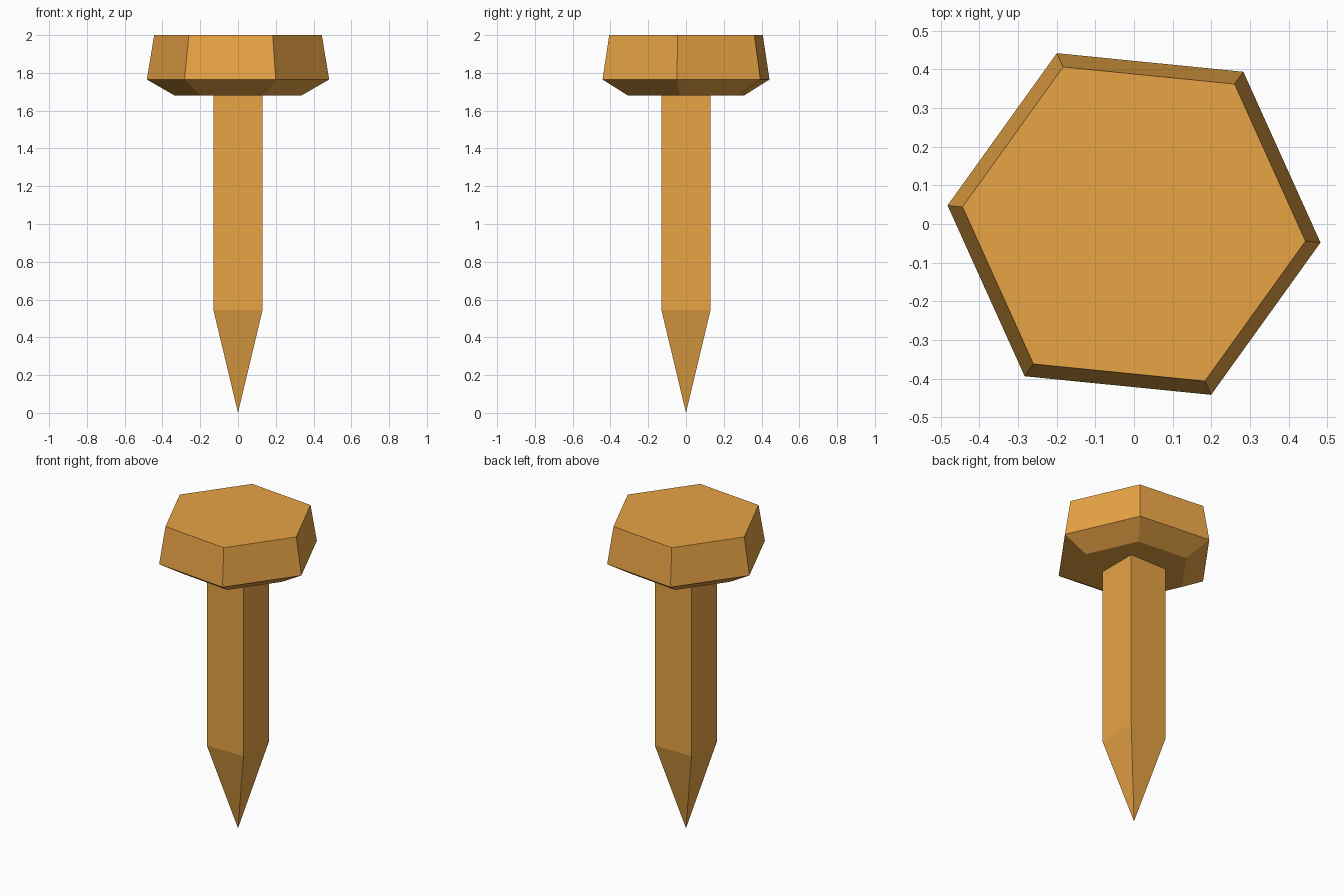
import bpy, bmesh
from math import radians, sin, cos, tau, sqrt

if "Cube" in bpy.data.objects:
    bpy.data.objects.remove(bpy.data.objects["Cube"])

mat = bpy.data.materials.new("orange_metal")
mat.diffuse_color = (0.8, 0.37, 0.06, 1)
mat.use_nodes = True
mat.node_tree.nodes["Principled BSDF"].inputs["Base Color"].default_value = mat.diffuse_color


def loft(name, sides, turn, sections, tip=None):
    """Flat-sided solid from (radius, z) sections, top first, with an optional point."""
    bm = bmesh.new()
    rings = []
    for r, z in sections:
        angles = [radians(turn) + tau * i / sides for i in range(sides)]
        rings.append([bm.verts.new((r * cos(a), r * sin(a), z)) for a in angles])
    bm.faces.new(rings[0])
    for a, b in zip(rings, rings[1:]):
        for i in range(sides):
            j = (i + 1) % sides
            bm.faces.new((a[i], b[i], b[j], a[j]))
    last = rings[-1]
    if tip is None:
        bm.faces.new(last[::-1])
    else:
        point = bm.verts.new((0, 0, tip))
        for i in range(sides):
            bm.faces.new((last[i], point, last[(i + 1) % sides]))
    bmesh.ops.recalc_face_normals(bm, faces=bm.faces[:])
    mesh = bpy.data.meshes.new(name)
    bm.to_mesh(mesh)
    bm.free()
    mesh.materials.append(mat)
    obj = bpy.data.objects.new(name, mesh)
    bpy.context.collection.objects.link(obj)
    return obj


# Hexagonal head: tapered sides and chamfered underside
loft("head", 6, -5.7, [(0.446, 2.0), (0.485, 1.765), (0.337, 1.68)])

# Square shaft ending in a pyramid point
half = 0.13
loft("shaft", 4, 45, [(half * sqrt(2), 1.69), (half * sqrt(2), 0.545)], tip=0.0)
